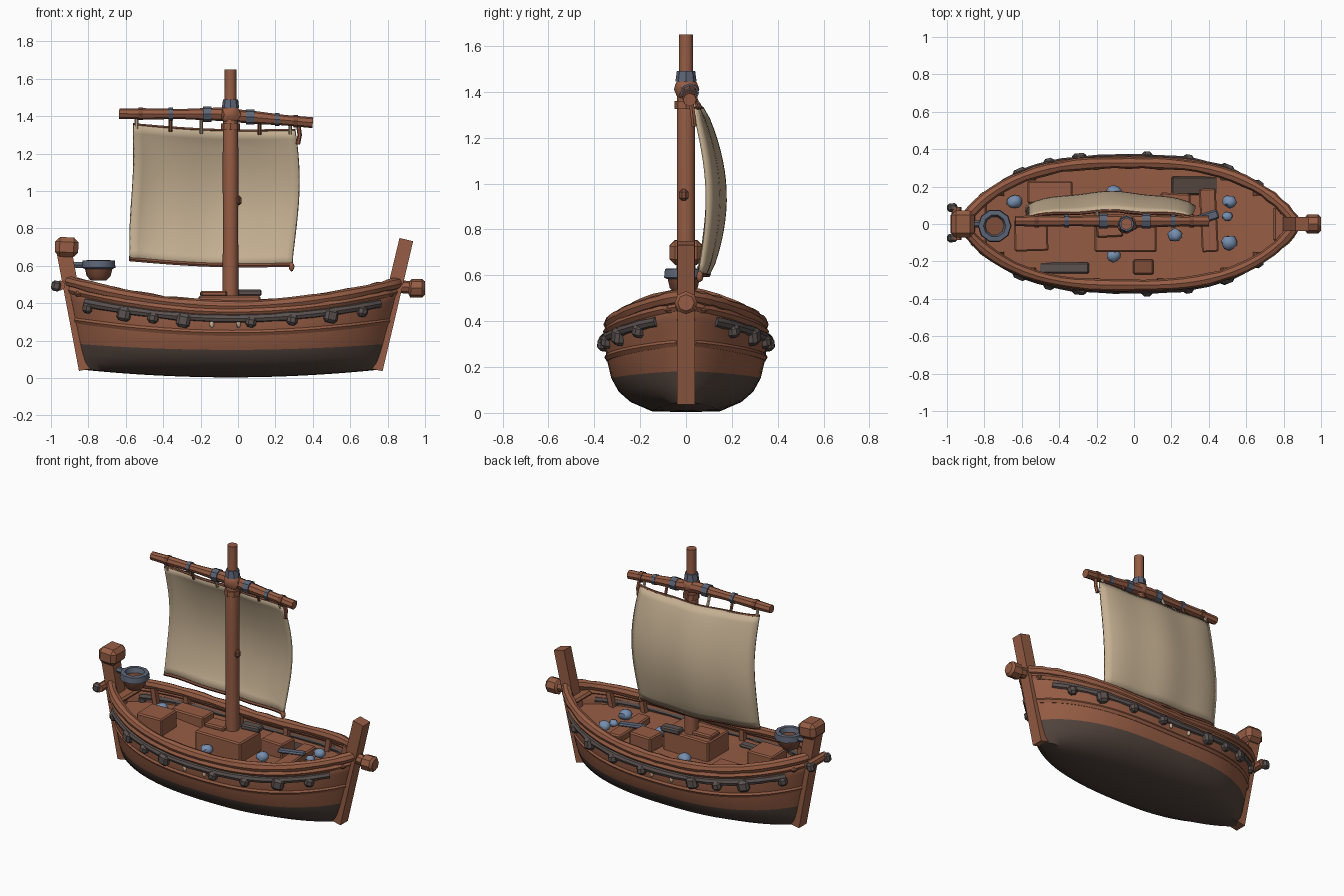
import bpy, bmesh, math, random
from mathutils import Vector, Matrix

if "Cube" in bpy.data.objects:
    bpy.data.objects.remove(bpy.data.objects["Cube"])

random.seed(4)


def material(name, rgb):
    m = bpy.data.materials.new(name)
    m.diffuse_color = (*rgb, 1)
    m.use_nodes = True
    m.node_tree.nodes["Principled BSDF"].inputs["Base Color"].default_value = m.diffuse_color
    return m


WOOD = material("red brown wood", (0.30, 0.108, 0.058))
WOOD2 = material("deep brown wood", (0.21, 0.075, 0.042))
TAR = material("tarred hull", (0.085, 0.058, 0.047))
ROPE = material("grey rope", (0.105, 0.085, 0.08))
IRON = material("blue grey iron", (0.11, 0.13, 0.18))
CLOTH = material("blue cloth", (0.18, 0.27, 0.42))
SAIL = material("sail canvas", (0.56, 0.435, 0.29))


def finish(name, bm, mats, smooth=True):
    bmesh.ops.recalc_face_normals(bm, faces=bm.faces)
    me = bpy.data.meshes.new(name)
    bm.to_mesh(me)
    bm.free()
    ob = bpy.data.objects.new(name, me)
    bpy.context.collection.objects.link(ob)
    for m in mats:
        me.materials.append(m)
    if smooth:
        bpy.context.view_layer.objects.active = ob
        ob.select_set(True)
        bpy.ops.object.shade_smooth_by_angle(angle=math.radians(40))
        ob.select_set(False)
    return ob


def tube(name, pts, r, mat, n=8, turn=0.0):
    """Sweep an n-sided ring along pts; r is one radius or one per point."""
    pts = [Vector(p) for p in pts]
    rs = r if isinstance(r, (list, tuple)) else [r] * len(pts)
    d = (pts[-1] - pts[0]).normalized()
    ref = Vector((0, 1, 0)) if abs(d.z) > 0.7 else Vector((0, 0, 1))
    bm = bmesh.new()
    rings = []
    for i, p in enumerate(pts):
        t = (pts[min(i + 1, len(pts) - 1)] - pts[max(i - 1, 0)]).normalized()
        a = t.cross(ref).normalized()
        b = t.cross(a)
        rings.append([bm.verts.new(p + rs[i] * (a * math.cos(k) + b * math.sin(k)))
                      for k in (turn + math.tau * j / n for j in range(n))])
    for q, w in zip(rings, rings[1:]):
        for j in range(n):
            bm.faces.new((q[j], q[(j + 1) % n], w[(j + 1) % n], w[j]))
    bm.faces.new(rings[0])
    bm.faces.new(rings[-1])
    return finish(name, bm, [mat])


def box(name, c, size, mat, rot=0.0, bev=0.012, tilt=0.0):
    bm = bmesh.new()
    bmesh.ops.create_cube(bm, size=1)
    bmesh.ops.scale(bm, vec=size, verts=bm.verts)
    if bev:
        bmesh.ops.bevel(bm, geom=bm.edges[:], offset=bev, segments=1, affect='EDGES')
    bm.transform(Matrix.Translation(c) @ Matrix.Rotation(rot, 4, 'Z') @ Matrix.Rotation(tilt, 4, 'Y'))
    return finish(name, bm, [mat], False)


def lump(name, c, size, mat):
    bm = bmesh.new()
    bmesh.ops.create_icosphere(bm, subdivisions=2, radius=1)
    for v in bm.verts:
        v.co *= random.uniform(0.85, 1.05)
    bmesh.ops.scale(bm, vec=size, verts=bm.verts)
    bm.transform(Matrix.Translation(c))
    return finish(name, bm, [mat])


# ---- hull shape: s runs stern to bow (-1..1), v runs keel 0, waterline 1, rail 2
SECTION = [(0, 0), (0.02, 0.42), (0.3, 0.68), (0.6, 0.82), (1, 0.91), (1.35, 0.965), (1.7, 1.0), (2, 0.96)]


def levels(s):
    return 0.016 + 0.04 * s * s, 0.155 + 0.03 * s * s, 0.385 + (0.135 if s < 0 else 0.125) * s * s


def hull_point(s, v, side=1, out=0.0):
    zk, zw, zs = levels(s)
    z = zk + (zw - zk) * v if v < 1 else zw + (zs - zw) * (v - 1)
    for (a, fa), (b, fb) in zip(SECTION, SECTION[1:]):
        if a <= v <= b:
            f = fa + (fb - fa) * (v - a) / (b - a)
            break
    left, right = -0.81 - 0.2 * z, 0.73 + 0.26 * z
    y = 0.345 * max(0, 1 - abs(s) ** 2.9) ** 0.76 * f
    return Vector(((left + right) / 2 + s * (right - left) / 2, side * max(0, y + out), z))


STATIONS = [math.sin(math.pi / 2 * k / 18) for k in range(-18, 19)]

# hull shell, dark below the waterline
bm = bmesh.new()
vs = [v for v, _ in SECTION]
row = [(v, -1) for v in reversed(vs)] + [(v, 1) for v in vs[1:]]
grid = [[bm.verts.new(hull_point(s, v, side)) for v, side in row] for s in STATIONS]
for a, b in zip(grid, grid[1:]):
    for j in range(len(row) - 1):
        f = bm.faces.new((a[j], a[j + 1], b[j + 1], b[j]))
        f.material_index = 1 if max(row[j][0], row[j + 1][0]) <= 1 else 0
bmesh.ops.remove_doubles(bm, verts=bm.verts, dist=0.0005)
hull = finish("hull", bm, [WOOD, TAR])
mod = hull.modifiers.new("thickness", 'SOLIDIFY')
mod.thickness, mod.offset = 0.025, 0

# deck following the inside of the hull
bm = bmesh.new()
edge = []
for s in STATIONS[2:-2]:
    zk, zw, zs = levels(s)
    p = hull_point(s, 1 + (0.31 + 0.08 * s * s - zw) / (zs - zw))
    edge.append([bm.verts.new((p.x, y, p.z)) for y in (-p.y, p.y)])
for a, b in zip(edge, edge[1:]):
    bm.faces.new((a[0], b[0], b[1], a[1]))
finish("deck", bm, [WOOD])

# rails, wales, rope, fenders and ribs on both sides
for side, tag in ((-1, "near"), (1, "far")):
    def line(v, out, ss=STATIONS):
        return [hull_point(s, v, side, out) for s in ss]
    inner = STATIONS[2:-2]
    band = STATIONS[5:-5]
    tube("gunwale_" + tag, line(2, -0.004), [random.uniform(0.027, 0.034) for s in STATIONS], WOOD)
    tube("upper_wale_" + tag, line(1.86, 0.004, inner), 0.021, WOOD, 6)
    tube("lower_wale_" + tag, line(1.38, 0.002, inner), 0.02, WOOD, 6)
    tube("side_rope_" + tag, line(1.71, 0.004, band), [random.uniform(0.021, 0.028) for s in band], ROPE)
    for i, s in enumerate((-0.9, -0.68, -0.5, -0.31, 0.12, 0.38, 0.62, 0.81)):
        p = hull_point(s, 1.62, side, 0.014)
        q = hull_point(s + 0.02, 1.62, side, 0.014) - p
        k = 0.072 if i in (1, 3, 6) else 0.056
        box(f"fender_{tag}_{i}", p, (k, 0.062, k), ROPE, math.atan2(q.y, q.x), 0.015, 0.2)
    for i, s in enumerate((-0.8, -0.6, -0.2, 0.2, 0.6, 0.8)):
        tube(f"rib_{tag}_{i}", [hull_point(s, 1.3, side, -0.02), hull_point(s, 1.97, side, -0.025)],
             0.022, WOOD, 4, math.pi / 4)
    # small cream knots hanging on the side
    for i, s in enumerate((-0.13, 0.04)):
        lump(f"rope_knot_{tag}_{i}", hull_point(s, 1.57, side, 0.012), (0.013, 0.013, 0.02), SAIL)

# end posts
sq = math.pi / 4
tube("stern_post", [(-0.812, 0, 0.045), (-0.93, 0, 0.68)], [0.055, 0.058], WOOD, 4, sq)
box("stern_post_cap", (-0.916, 0, 0.70), (0.125, 0.145, 0.105), WOOD, 0, 0.025, 0.05)
tube("stern_crossbar", [(-0.95, -0.085, 0.495), (-0.95, 0.09, 0.495)], 0.027, WOOD)
for i, y in enumerate((-0.075, 0.088)):
    box(f"crossbar_end_{i}", (-0.972, y, 0.492), (0.05, 0.045, 0.055), ROPE, 0.1, 0.012, 0.2)
tube("bow_log", [(0.84, 0, 0.49), (0.915, 0, 0.485), (0.925, 0, 0.48), (0.985, 0, 0.48), (1.0, 0, 0.48)],
     [0.034, 0.034, 0.05, 0.05, 0.036], WOOD)
tube("bow_post", [(0.735, 0, 0.045), (0.90, 0, 0.74)], [0.055, 0.053], WOOD, 4, sq)
for i, (x, w) in enumerate(((-0.83, 0.24), (0.79, 0.19))):
    box(f"end_deck_{i}", (x, 0, 0.45), (0.09, w, 0.03), WOOD)

# fire bowl on a bracket
C = (-0.745, -0.01)
tube("bowl", [(*C, 0.522), (*C, 0.545), (*C, 0.595)], [0.042, 0.064, 0.076], WOOD2, 10)
bm = bmesh.new()
prof = [(0.074, 0.583), (0.09, 0.59), (0.086, 0.628), (0.06, 0.63), (0.05, 0.6)]
rings = [[bm.verts.new((C[0] + r * math.cos(a), C[1] + r * math.sin(a), z))
          for a in (math.tau * j / 10 for j in range(10))] for r, z in prof]
for a, b in zip(rings, rings[1:]):
    for j in range(10):
        bm.faces.new((a[j], a[(j + 1) % 10], b[(j + 1) % 10], b[j]))
finish("bowl_rim", bm, [IRON])
tube("bowl_bracket", [(-0.90, 0, 0.605), (-0.81, 0, 0.605)], 0.018, IRON, 6)

# mast and yard
M = -0.04
tube("mast", [(M, 0, 0.29), (M, 0, 0.8), (M, 0, 1.15), (M, 0, 1.40), (M, 0, 1.47), (M, 0, 1.65)],
     [0.043, 0.041, 0.042, 0.04, 0.031, 0.031], WOOD, 10)
tube("mast_top_band", [(M, 0, 1.445), (M, 0, 1.49)], [0.046, 0.04], IRON, 8)
tube("mast_collar", [(M, 0, 1.325), (M, 0, 1.36)], 0.05, WOOD, 8)
lump("yard_joint", (M, 0.0, 1.41), (0.058, 0.056, 0.056), WOOD)
box("mast_cleat", (0.005, -0.01, 0.95), (0.03, 0.04, 0.05), WOOD2)


def yard_z(x):
    return 1.41 - 0.045 * max(0, x + 0.1) / 0.5 + 0.005 * min(1, max(0, -x))


YY = 0.016
xs = (-0.635, -0.5, -0.3, -0.1, 0.1, 0.25, 0.40)
tube("yard", [(x, YY, yard_z(x)) for x in xs], [0.027, 0.03, 0.027, 0.036, 0.034, 0.028, 0.029], WOOD)
for i, (x, m) in enumerate(((-0.52, WOOD2), (-0.36, IRON), (-0.165, IRON), (0.065, IRON), (0.21, IRON), (0.31, WOOD2))):
    w = 0.022 if i in (2, 3) else 0.012
    tube(f"yard_band_{i}", [(x - w, YY, yard_z(x)), (x + w, YY, yard_z(x))], 0.041 if w > 0.02 else 0.034, m)


# billowing sail
def sail_point(u, w):
    left = -0.56 - 0.025 * w ** 4 + 0.012 * math.sin(math.pi * w * 2 + 0.5) * w
    right = 0.305 - 0.015 * w + 0.035 * math.sin(math.pi * min(1, w * 1.05)) * (1 - 0.5 * w)
    top = 1.355 - 0.03 * u - 0.015 * math.sin(math.pi * u)
    bottom = 0.635 - 0.03 * u - 0.015 * math.sin(math.pi * u)
    hump, belly = max(0, math.sin(math.pi * u)), max(0, math.sin(math.pi * w))
    y = 0.035 + 0.025 * w + 0.045 * belly + hump ** 0.7 * (0.032 + 0.04 * belly ** 0.6)
    return Vector((left + (right - left) * u, y + 0.005 * math.sin(5 * math.pi * u), top + (bottom - top) * w))


NU, NW = 20, 16
bm = bmesh.new()
g = [[bm.verts.new(sail_point(i / NU, j / NW)) for j in range(NW + 1)] for i in range(NU + 1)]
for a, b in zip(g, g[1:]):
    for j in range(NW):
        bm.faces.new((a[j], a[j + 1], b[j + 1], b[j]))
sail = finish("sail", bm, [SAIL])
mod = sail.modifiers.new("thickness", 'SOLIDIFY')
mod.thickness, mod.offset = 0.016, 0
tube("sail_foot_rope", [sail_point(i / NU, 1) for i in range(NU + 1)], 0.012, WOOD2, 6)
tube("sail_head_rope", [sail_point(i / NU, 0) for i in range(NU + 1)], 0.009, WOOD2, 6)
lump("sail_corner_knot", sail_point(1, 1) + Vector((-0.003, 0, -0.01)), (0.015, 0.015, 0.028), WOOD)
tube("yard_end_rope", [(0.32, 0.02, 1.37), (0.33, 0.03, 1.30), (0.32, 0.035, 1.25)], 0.012, WOOD, 6)
for i, u in enumerate((0.02, 0.23, 0.42, 0.6, 0.78, 0.97)):
    p = sail_point(u, 0)
    tube(f"sail_tie_{i}", [p - Vector((0, 0, 0.02)), (p.x, 0.025, yard_z(p.x))], 0.01, SAIL if i in (0, 2, 5) else WOOD2, 6)

# cargo and planks on deck: centre, size, colour, turn
cargo = [
    ("mast_crate", (-0.045, -0.04, 0.365), (0.33, 0.22, 0.15), WOOD, 0),
    ("crate_lid_left", (-0.13, -0.02, 0.45), (0.14, 0.10, 0.03), WOOD, 0.05),
    ("crate_lid_right", (0.06, 0.06, 0.455), (0.13, 0.06, 0.035), ROPE, 0.1),
    ("stern_crate", (-0.55, -0.06, 0.375), (0.18, 0.17, 0.13), WOOD, 0.03),
    ("stern_chest", (-0.45, 0.17, 0.35), (0.24, 0.12, 0.08), WOOD, 0),
    ("bow_bench", (0.40, 0.02, 0.355), (0.09, 0.34, 0.05), WOOD, 0.05),
    ("bow_chest", (0.22, 0.10, 0.36), (0.16, 0.13, 0.10), WOOD, -0.05),
    ("dark_plank_far", (0.36, 0.205, 0.325), (0.32, 0.10, 0.02), TAR, 0),
    ("dark_plank_bow", (0.37, 0.03, 0.385), (0.17, 0.05, 0.02), IRON, 0.3),
    ("dark_plank_near", (-0.39, -0.235, 0.325), (0.30, 0.06, 0.02), ROPE, 0.0),
    ("dark_plank_mid", (0.05, -0.23, 0.325), (0.11, 0.08, 0.02), WOOD2, 0),
]
for name, c, size, m, rot in cargo:
    box(name, c, size, m, rot, 0.008)
for i, (x, y, z, k) in enumerate(((-0.64, 0.12, 0.37, 0.042), (0.51, 0.12, 0.38, 0.04), (0.22, -0.06, 0.35, 0.042),
                                  (0.51, -0.1, 0.37, 0.045), (-0.11, 0.17, 0.35, 0.045), (-0.11, -0.17, 0.35, 0.04),
                                  (0.50, 0.04, 0.37, 0.03))):
    lump(f"cloth_bundle_{i}", (x, y, z), (k, k * 0.9, k * 0.8), CLOTH)
